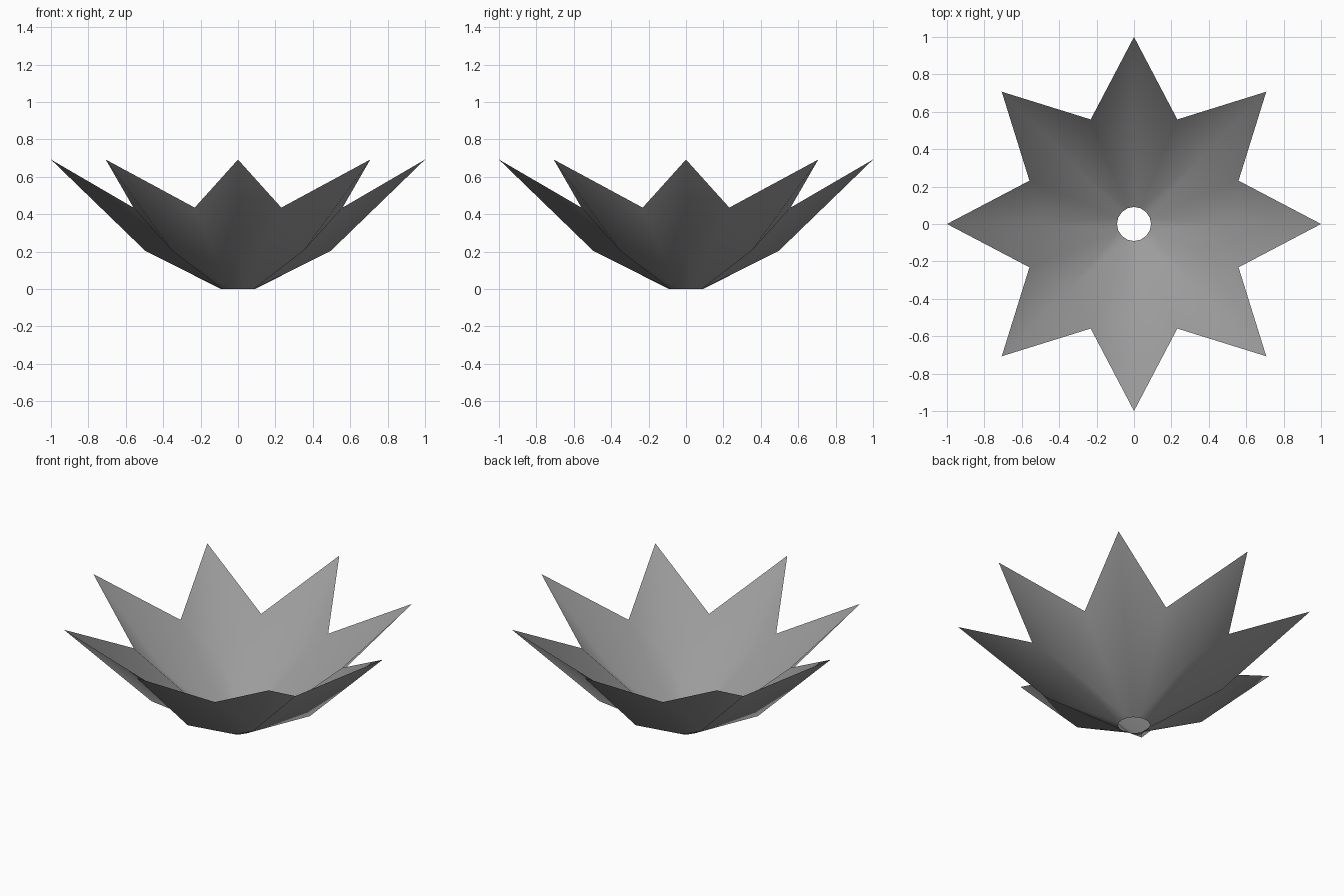
import bpy, bmesh, math

if "Cube" in bpy.data.objects:
    bpy.data.objects.remove(bpy.data.objects["Cube"])

PETALS = 8
# (radius, height) of the key points on a petal
BASE = (0.091, 0.0)      # rim of the open bottom hole
MID = (0.497, 0.205)     # bend on the petal ridge
TIP = (1.0, 0.692)       # petal point
VALLEY = (0.605, 0.435)  # notch between neighbouring petals

grey = bpy.data.materials.new("mid_grey")
grey.diffuse_color = (0.33, 0.33, 0.33, 1)
grey.use_nodes = True
grey.node_tree.nodes["Principled BSDF"].inputs["Base Color"].default_value = grey.diffuse_color

bm = bmesh.new()


def ring(point, offset):
    """One vertex per petal, turned by offset petal steps."""
    r, z = point
    step = 2 * math.pi / PETALS
    return [bm.verts.new((r * math.cos((i + offset) * step),
                          r * math.sin((i + offset) * step), z))
            for i in range(PETALS)]


base_ridge, base_valley = ring(BASE, 0), ring(BASE, 0.5)
mid, tip, valley = ring(MID, 0), ring(TIP, 0), ring(VALLEY, 0.5)

# Each petal is two mirrored halves folded along its ridge
for i in range(PETALS):
    for j, flip in ((i, False), (i - 1, True)):
        for face in ((base_ridge[i], mid[i], base_valley[j]),
                     (mid[i], valley[j], base_valley[j]),
                     (mid[i], tip[i], valley[j])):
            bm.faces.new(face[::-1] if flip else face)

# Folded star-shaped bowl, a single thin sheet
for f in bm.faces:
    f.smooth = True
mesh = bpy.data.meshes.new("petal_bowl")
bm.to_mesh(mesh)
bm.free()
mesh.materials.append(grey)
bowl = bpy.data.objects.new("petal_bowl", mesh)
bpy.context.collection.objects.link(bowl)
